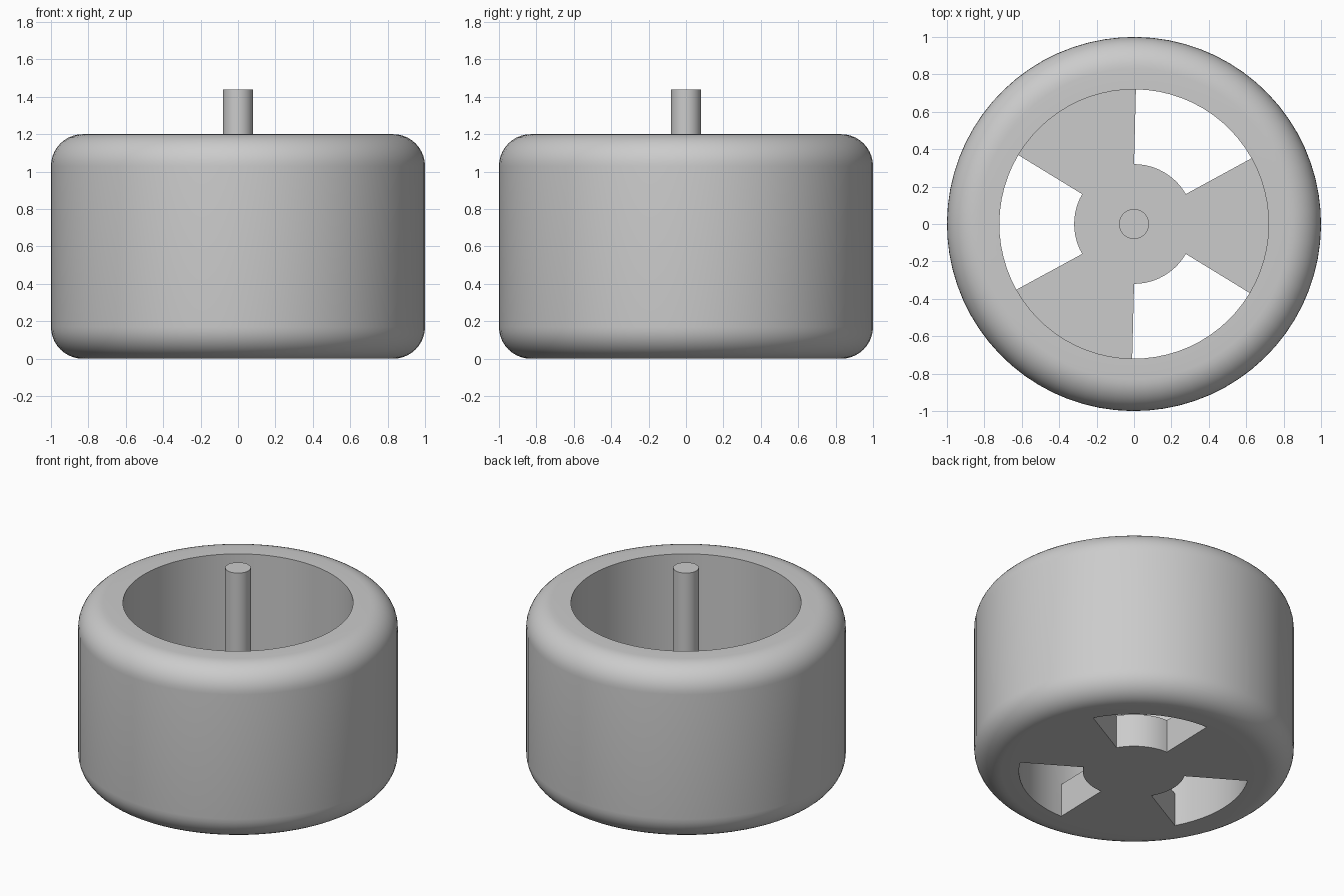
import bpy, bmesh
from math import sin, cos, pi, radians

old = bpy.data.objects.get("Cube")
if old:
    bpy.data.objects.remove(old, do_unlink=True)

SEG = 72                # steps around the axis
SECTOR = SEG // 6       # steps in each spoke or opening
OUTER, BORE, HUB, SHAFT = 1.0, 0.72, 0.32, 0.08
HEIGHT, FLOOR, SHAFT_TOP, ROUND = 1.2, 0.23, 1.44, 0.17

grey = bpy.data.materials.new("plain_grey")
grey.use_nodes = True
grey.diffuse_color = (0.6, 0.6, 0.6, 1)
grey.node_tree.nodes["Principled BSDF"].inputs["Base Color"].default_value = grey.diffuse_color


def finish(bm, name):
    bmesh.ops.recalc_face_normals(bm, faces=bm.faces)
    mesh = bpy.data.meshes.new(name)
    bm.to_mesh(mesh)
    bm.free()
    mesh.materials.append(grey)
    obj = bpy.data.objects.new(name, mesh)
    bpy.context.collection.objects.link(obj)
    bpy.ops.object.select_all(action='DESELECT')
    obj.select_set(True)
    bpy.context.view_layer.objects.active = obj
    bpy.ops.object.shade_smooth_by_angle(angle=radians(30))
    return obj


def ring(bm, r, z, turn=0.0):
    angles = [2 * pi * i / SEG + turn for i in range(SEG)]
    return [bm.verts.new((r * cos(a), r * sin(a), z)) for a in angles]


def strip(bm, a, b, steps=range(SEG)):
    for i in steps:
        j = (i + 1) % SEG
        bm.faces.new((a[i], a[j], b[j], b[i]))


# Rim profile: bottom edge, two rounded shoulders, top edge, bore
def shoulder(cz, start):
    n = 10
    angles = [start + pi / 2 * k / n for k in range(n + 1)]
    return [(OUTER - ROUND + ROUND * cos(a), cz + ROUND * sin(a)) for a in angles]


profile = [(BORE, 0)] + shoulder(ROUND, -pi / 2) + shoulder(HEIGHT - ROUND, 0)
profile += [(BORE, HEIGHT), (BORE, FLOOR)]

# Wheel: rim, hub and three spokes as one closed surface
bm = bmesh.new()
rings = [ring(bm, r, z, radians(-0.8)) for r, z in profile]
for a, b in zip(rings, rings[1:]):
    strip(bm, a, b)
rim_low, rim_high = rings[0], rings[-1]
hub_low, hub_high = ring(bm, HUB, 0), ring(bm, HUB, FLOOR)
bm.faces.new(hub_low)
bm.faces.new(hub_high)

first = SECTOR // 2
is_open = [((i - first) // SECTOR) % 2 == 0 for i in range(SEG)]
openings = [i for i in range(SEG) if is_open[i]]
spokes = [i for i in range(SEG) if not is_open[i]]
strip(bm, rim_low, rim_high, openings)
strip(bm, hub_low, hub_high, openings)
strip(bm, rim_low, hub_low, spokes)
strip(bm, rim_high, hub_high, spokes)
for i in range(SEG):
    if is_open[i] != is_open[i - 1]:
        bm.faces.new((hub_low[i], rim_low[i], rim_high[i], hub_high[i]))
finish(bm, "wheel")

# Shaft standing on the hub
bm = bmesh.new()
low, high = ring(bm, SHAFT, FLOOR - 0.02), ring(bm, SHAFT, SHAFT_TOP)
strip(bm, low, high)
bm.faces.new(low)
bm.faces.new(high)
finish(bm, "shaft")
